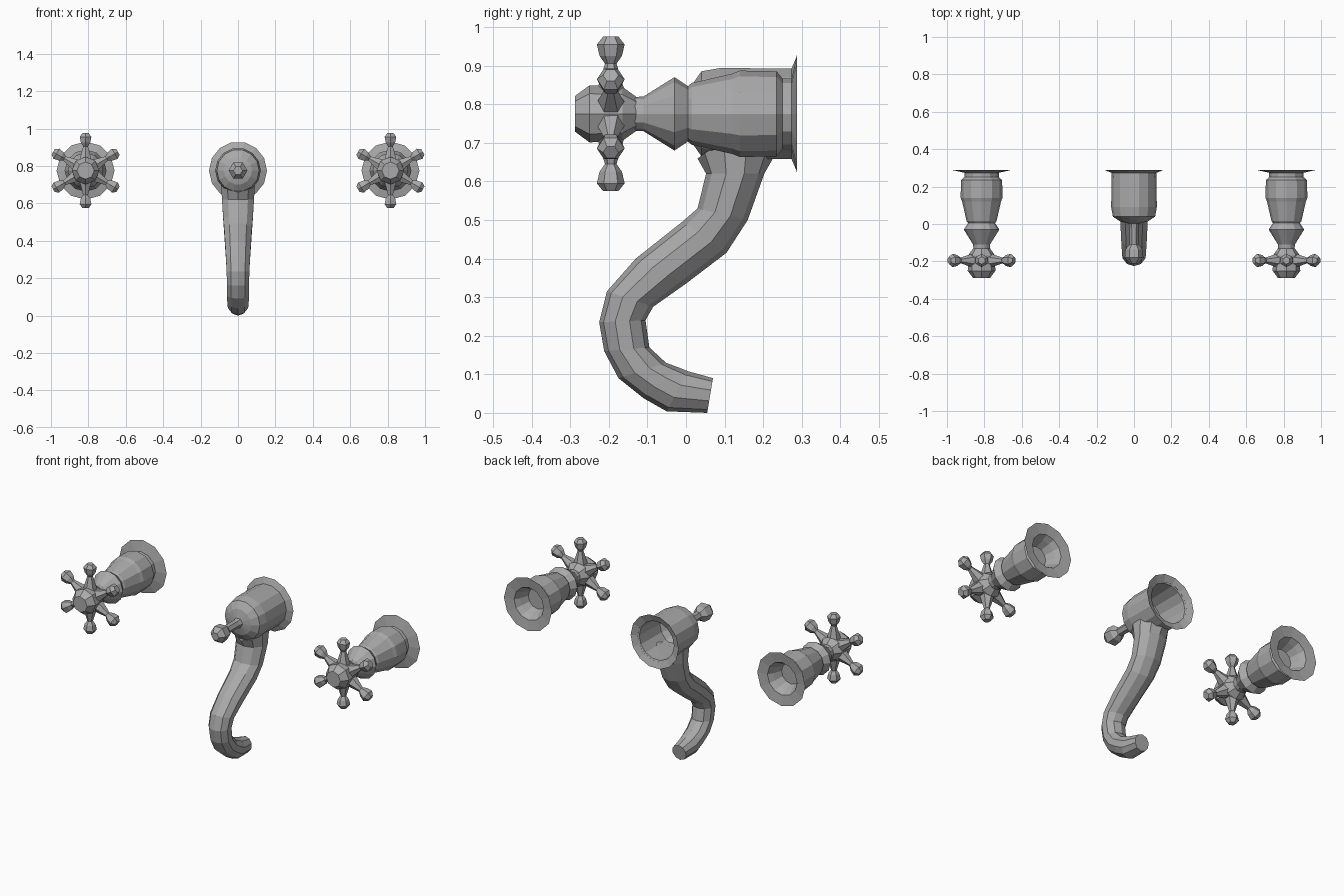
import bpy, bmesh
from math import sin, cos, pi, sqrt
from mathutils import Vector, Matrix

if "Cube" in bpy.data.objects:
    bpy.data.objects.remove(bpy.data.objects["Cube"])

metal = bpy.data.materials.new("brushed grey metal")
metal.use_nodes = True
GREY = (0.4, 0.4, 0.4, 1)
metal.diffuse_color = GREY
metal.node_tree.nodes["Principled BSDF"].inputs["Base Color"].default_value = GREY

AXIS_Z = 0.775      # height of the wall fittings
HANDLE_X = 0.815    # distance of each handle from the middle


def skin(name, rings):
    """Bridge rings of points into a flat-shaded closed surface."""
    bm = bmesh.new()
    loops = [[bm.verts.new(p) for p in ring] for ring in rings]
    n = len(loops[0])
    for a, b in zip(loops, loops[1:]):
        for i in range(n):
            j = (i + 1) % n
            bm.faces.new((a[i], a[j], b[j], b[i]))
    bm.faces.new(loops[0])
    bm.faces.new(loops[-1])
    bmesh.ops.recalc_face_normals(bm, faces=bm.faces)
    mesh = bpy.data.meshes.new(name)
    bm.to_mesh(mesh)
    bm.free()
    mesh.materials.append(metal)
    obj = bpy.data.objects.new(name, mesh)
    bpy.context.collection.objects.link(obj)
    return obj


def lathe(name, profile, sides, origin, axis):
    """Turn (distance, radius) pairs around an axis through origin."""
    axis = Vector(axis).normalized()
    u = Vector((0, 1, 0)) if abs(axis.y) < 0.5 else Vector((1, 0, 0))
    v = axis.cross(u)
    rings = []
    for d, r in profile:
        rings.append([Vector(origin) + axis * d
                      + (u * cos(2 * pi * i / sides) + v * sin(2 * pi * i / sides)) * r
                      for i in range(sides)])
    return skin(name, rings)


# Cross handles: hollow-backed stem, faceted hub and six ball-ended spokes
STEM = [(0.20, 0.06), (0.25, 0.078), (0.28, 0.095), (0.288, 0.155), (0.274, 0.092),
        (0.25, 0.092), (0.235, 0.11), (0.14, 0.112), (0.12, 0.104), (0.015, 0.08),
        (0.005, 0.072), (-0.03, 0.095), (-0.11, 0.045), (-0.16, 0.042)]
HUB = [(-0.13, 0.045), (-0.165, 0.07), (-0.25, 0.074), (-0.288, 0.046)]
SPOKE = [(0.04, 0.042), (0.08, 0.03), (0.13, 0.015), (0.15, 0.029),
         (0.18, 0.036), (0.2, 0.02)]
for side, x in (("left", HANDLE_X), ("right", -HANDLE_X)):
    centre = (x, 0, AXIS_Z)
    lathe(side + "_handle_stem", STEM, 12, centre, (0, 1, 0))
    lathe(side + "_handle_hub", HUB, 8, centre, (0, 1, 0))
    for k in range(6):
        a = pi / 2 + k * pi / 3
        lathe(f"{side}_handle_spoke_{k + 1}", SPOKE, 6, (x, -0.195, AXIS_Z),
              (cos(a), 0, sin(a)))

# Spout housing: open at the wall, domed at the front
HOUSING = [(0.06, 0.07), (0.09, 0.105), (0.27, 0.112), (0.288, 0.155), (0.274, 0.12),
           (0.09, 0.122), (0.04, 0.113), (0.014, 0.075), (0.0, 0.02)]
lathe("spout_housing", HOUSING, 14, (0, 0, AXIS_Z), (0, 1, 0))

# Small knob on the front of the housing
KNOB = [(0.03, 0.035), (-0.02, 0.024), (-0.11, 0.024), (-0.135, 0.046),
        (-0.18, 0.05), (-0.21, 0.024)]
lathe("spout_knob", KNOB, 6, (0, 0, AXIS_Z), (0, 1, 0))

# Curved spout: front point, back point (y, z) and half width of each section
SECTIONS = [((0.03, 0.67), (0.225, 0.67), 0.095), ((0.052, 0.62), (0.203, 0.62), 0.09),
            ((0.03, 0.53), (0.16, 0.5), 0.083), ((-0.01, 0.495), (0.105, 0.415), 0.078),
            ((-0.13, 0.4), (0.0, 0.335), 0.072), ((-0.205, 0.315), (-0.085, 0.275), 0.067),
            ((-0.225, 0.235), (-0.105, 0.24), 0.064), ((-0.212, 0.16), (-0.095, 0.17), 0.062),
            ((-0.175, 0.09), (-0.052, 0.13), 0.062), ((-0.11, 0.038), (-0.02, 0.118), 0.06),
            ((-0.05, 0.004), (0.005, 0.108), 0.057), ((0.055, 0.0), (0.07, 0.09), 0.045)]
rings = []
for front, back, width in SECTIONS:
    f, b = Vector((0, *front)), Vector((0, *back))
    mid, half = (f + b) / 2, (f - b) / 2
    rings.append([mid + half * cos(2 * pi * i / 10)
                  + Vector((width * sin(2 * pi * i / 10), 0, 0)) for i in range(10)])
# The top section follows the underside of the housing
for p in rings[0]:
    p.z = AXIS_Z - sqrt(0.116 ** 2 - p.x ** 2)
skin("spout_pipe", rings)
